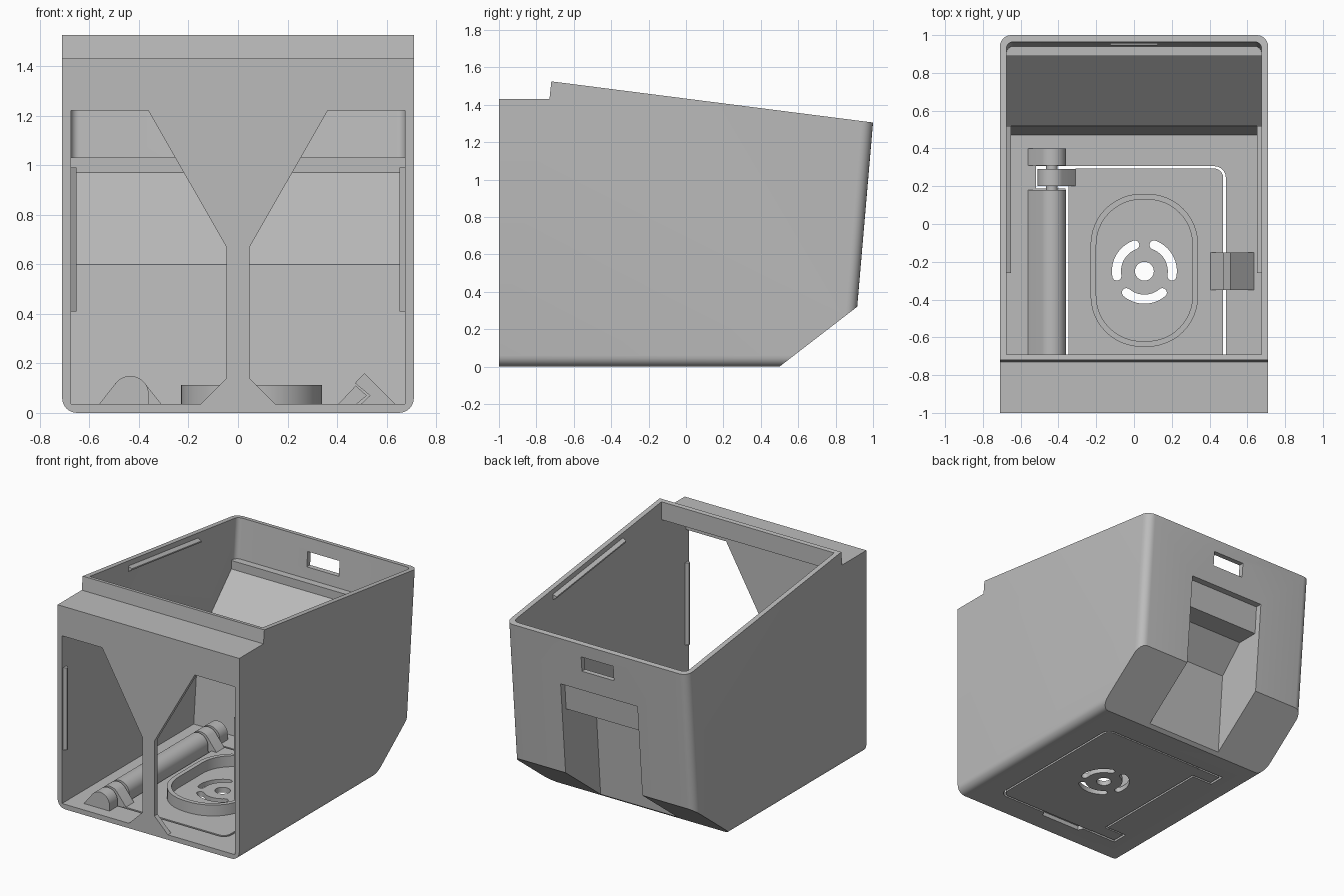
import bpy, bmesh
from math import sin, cos, pi, radians

if "Cube" in bpy.data.objects:
    bpy.data.objects.remove(bpy.data.objects["Cube"])

grey = bpy.data.materials.new("plain grey")
grey.use_nodes = True
grey.diffuse_color = (0.5, 0.5, 0.5, 1)
grey.node_tree.nodes["Principled BSDF"].inputs["Base Color"].default_value = (0.5, 0.5, 0.5, 1)


def prism(name, pts, axis, a, b, round_edges=None, radius=0.0):
    """Extrude a 2D outline along an axis from a to b, rounding chosen edges."""
    place = {"x": lambda p, t: (t, p[0], p[1]),
             "y": lambda p, t: (p[0], t, p[1]),
             "z": lambda p, t: (p[0], p[1], t)}[axis]
    bm = bmesh.new()
    rings = [[bm.verts.new(place(p, t)) for p in pts] for t in (a, b)]
    bm.faces.new(rings[0])
    bm.faces.new(rings[1])
    n = len(pts)
    for i in range(n):
        j = (i + 1) % n
        bm.faces.new((rings[0][i], rings[0][j], rings[1][j], rings[1][i]))
    bmesh.ops.recalc_face_normals(bm, faces=bm.faces)
    if round_edges:
        edges = [e for e in bm.edges if round_edges(e.verts[0].co, e.verts[1].co)]
        bmesh.ops.bevel(bm, geom=edges, offset=radius, segments=6, profile=0.5, affect="EDGES")
    mesh = bpy.data.meshes.new(name)
    bm.to_mesh(mesh)
    bm.free()
    mesh.materials.append(grey)
    obj = bpy.data.objects.new(name, mesh)
    bpy.context.collection.objects.link(obj)
    return obj


def cut(target, cutter):
    """Subtract a cutter and discard it."""
    cutter.hide_render = True
    mod = target.modifiers.new("cut", "BOOLEAN")
    mod.operation, mod.solver, mod.object = "DIFFERENCE", "EXACT", cutter
    bpy.context.view_layer.objects.active = target
    bpy.ops.object.modifier_apply(modifier=mod.name)
    bpy.data.objects.remove(cutter)


def rect(x0, x1, y0, y1):
    return [(x0, y0), (x1, y0), (x1, y1), (x0, y1)]


def arc(cx, cy, r, a0, a1, n=12):
    angles = [radians(a0 + (a1 - a0) * i / n) for i in range(n + 1)]
    return [(cx + r * cos(t), cy + r * sin(t)) for t in angles]


def round_rect(x0, x1, y0, y1, r):
    return (arc(x1 - r, y1 - r, r, 0, 90) + arc(x0 + r, y1 - r, r, 90, 180)
            + arc(x0 + r, y0 + r, r, 180, 270) + arc(x1 - r, y0 + r, r, 270, 360))


W, T = 0.71, 0.035           # half width, wall thickness
IN = W - T                   # inner half width


def top_z(y):
    return 1.525 - 0.128 * (y + 0.72)


# Outer shell with rounded long bottom edges and rear corners
def shell_edges(a, b):
    along = abs(a.x - b.x) < 0.001
    return along and (max(a.z, b.z) < 0.01 or min(a.y, b.y) > 0.85)


housing = prism("housing", [(-1, 0), (0.888, 0), (1, 1.305), (-0.72, 1.525), (-0.73, 1.43), (-1, 1.43)],
                "x", -W, W, shell_edges, 0.06)
cut(housing, prism("rear_slope_cut", [(0.5, 0), (0.915, 0.32), (1.305, 0.62), (1.305, -0.3), (0.11, -0.3)],
                   "x", -1, 1))

# Hollow interior with the stepped rear ramp
cavity = [(-1 + T, T), (0.47, T), (0.52, 0.60), (0.89, 0.97), (0.89, 1.03), (0.94, 1.03),
          (0.989, 1.6), (-0.69, 1.6), (-0.69, 1.395), (-1 + T, 1.395)]
cut(housing, prism("cavity_cut", cavity, "x", -IN, IN,
                   lambda a, b: abs(a.x - b.x) < 0.001 and min(a.y, b.y) > 0.93, 0.035))

# Rear recess and window
recess = [(1.2, 0.97), (0.925, 0.97), (0.91, 0.77), (0.75, 0.77), (0.57, 0.59), (0.515, -0.1), (1.2, -0.1)]
cut(housing, prism("recess_cut", recess, "x", -0.3, 0.3))
cut(housing, prism("window_cut", rect(-0.125, 0.125, 1.11, 1.215), "y", 0.85, 1.1))

# Two front openings, leaving a flared central strut
for s in (1, -1):
    opening = [(IN, T), (IN, 1.22), (0.362, 1.22), (0.047, 0.67), (0.047, 0.14), (0.152, T)]
    cut(housing, prism("opening_cut", [(s * x, z) for x, z in opening], "y", -1.1, -0.9))

# Floor hatch opening, with hinge clearances and a finger notch
MID = -0.26                  # hatch centre along y
cut(housing, prism("hatch_cut", round_rect(-0.362, 0.486, -0.826, 0.306, 0.06), "z", -0.1, 0.08))
for s in (1, -1):
    y0, y1 = sorted((MID + s * 0.447, MID + s * 0.566))
    cut(housing, prism("hinge_cut", rect(-0.52, -0.25, y0, y1), "z", -0.1, 0.08))
cut(housing, prism("notch_cut", [(-0.26, -0.8), (-0.23, -0.86), (0.08, -0.86), (0.11, -0.8)], "z", -0.1, 0.03))

# Hatch panel with round and curved vents
hatch = prism("hatch", round_rect(-0.348, 0.472, -0.812, 0.294, 0.05), "z", 0, T)
CX, CY = 0.055, -0.25
cut(hatch, prism("vent_cut", arc(CX, CY, 0.05, 0, 345, 23), "z", -0.1, 0.1))
for mid in (30, 150, 270):
    a0, a1, r, h = mid - 40, mid + 40, 0.148, 0.024
    caps = []
    for a, start in ((a1, a1), (a0, a0 + 180)):
        px, py = CX + r * cos(radians(a)), CY + r * sin(radians(a))
        caps.append(arc(px, py, h, start, start + 180, 8))
    slot = (arc(CX, CY, r + h, a0, a1)[1:-1] + caps[0]
            + arc(CX, CY, r - h, a1, a0)[1:-1] + caps[1])
    cut(hatch, prism("slot_cut", slot, "z", -0.1, 0.1))

# Raised oval collar around the vents
collar = prism("vent_collar", round_rect(-0.23, 0.34, -0.65, 0.16, 0.27), "z", T - 0.005, 0.112)
cut(collar, prism("collar_cut", round_rect(-0.2, 0.31, -0.62, 0.13, 0.24), "z", -0.1, 0.3))

# Hinge: barrel and end knuckles on the floor, mirrored cams on the hatch
HX, HZ, HR = -0.435, 0.074, 0.075


def knuckle(name, s, y0, y1):
    outline = [(HX + s * HR, T - 0.005)]
    outline += [(HX + s * (x - HX), z) for x, z in arc(HX, HZ, HR, 0, 135, 14)]
    outline += [(HX - s * 0.13, T - 0.005)]
    prism(name, outline, "y", y0, y1)


knuckle("hinge_barrel", 1, MID - 0.44, MID + 0.44)
for s, end in ((1, "rear"), (-1, "front")):
    y0, y1 = sorted((MID + s * 0.57, MID + s * 0.66))
    knuckle(end + "_hinge_knuckle", 1, y0, y1)
    y0, y1 = sorted((MID + s * 0.46, MID + s * 0.55))
    knuckle(end + "_hinge_cam", -1, y0, y1)
    prism(end + "_hinge_tab", rect(-0.505, -0.33, y0, y1), "z", 0.001, T - 0.001)
prism("hinge_pin", arc(HX, HZ, 0.03, 0, 345, 23), "y", MID - 0.64, MID + 0.64)

# Snap latch: a hook on the hatch and a catch on the floor
prism("latch_hook", [(0.40, 0.03), (0.475, 0.11), (0.52, 0.07), (0.472, 0.03)], "y", -0.35, -0.15)
prism("latch_catch", [(0.472, 0.12), (0.51, 0.16), (0.64, 0.03), (0.49, 0.03), (0.533, 0.07)], "y", -0.35, -0.15)

# Retaining ridges on both side walls, near the rim and behind the openings
for s, side in ((1, "left"), (-1, "right")):
    ridge = prism(side + "_rim_ridge", [(s * (IN + 0.01), -0.03), (s * (IN - 0.025), -0.05),
                                        (s * (IN - 0.025), -0.06), (s * (IN + 0.01), -0.08)], "y", -0.26, 0.52)
    for v in ridge.data.vertices:
        v.co.z += top_z(v.co.y)
    prism(side + "_front_ridge", [(s * (IN + 0.01), -0.995), (s * (IN - 0.023), -0.975),
                                  (s * (IN - 0.023), -0.965), (s * (IN + 0.01), -0.945)], "z", 0.41, 0.99)

# Smooth curved areas, keep hard corners
for obj in bpy.context.collection.objects:
    if obj.type == "MESH" and grey.name in obj.data.materials:
        obj.select_set(True)
        bpy.context.view_layer.objects.active = obj
bpy.ops.object.shade_smooth_by_angle(angle=radians(30))
